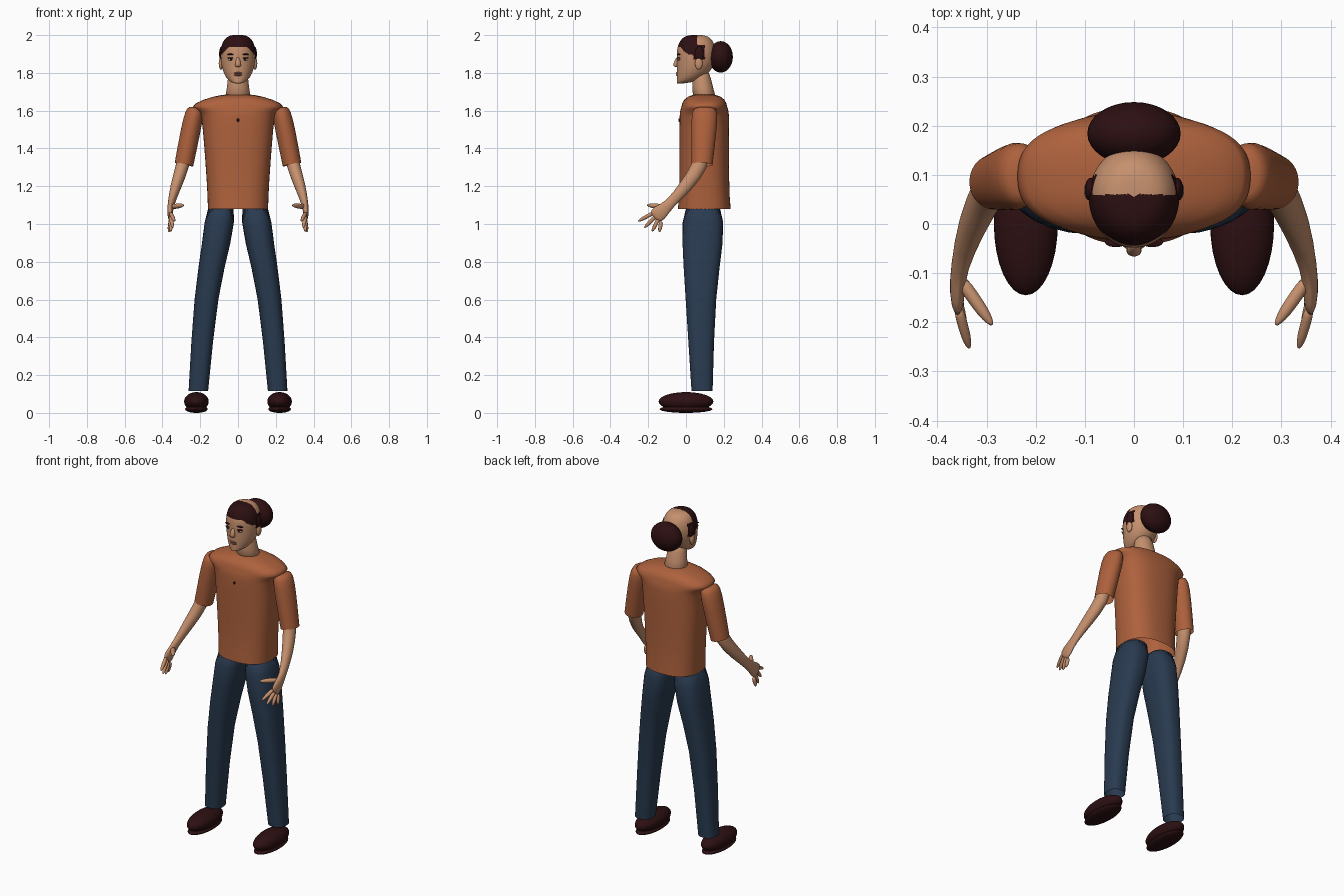
import bpy, bmesh, math
from mathutils import Vector, Matrix

if "Cube" in bpy.data.objects:
    bpy.data.objects.remove(bpy.data.objects["Cube"], do_unlink=True)


def material(name, red, green, blue):
    mat = bpy.data.materials.new(name)
    mat.use_nodes = True
    colour = (red, green, blue, 1)
    mat.diffuse_color = colour
    mat.node_tree.nodes["Principled BSDF"].inputs["Base Color"].default_value = colour
    return mat


SKIN = material("skin tan", .56, .28, .155)
SHIRT = material("rust orange", .42, .12, .046)
DENIM = material("navy denim", .022, .043, .08)
DARK = material("dark maroon", .026, .005, .006)
LIP = material("lip brown", .3, .12, .08)
WHITE = material("eye white", .5, .42, .36)


def finish(name, bm, mat, mirror):
    """Turn a bmesh into a smooth object, optionally mirrored to the other side."""
    bmesh.ops.recalc_face_normals(bm, faces=bm.faces)
    for face in bm.faces:
        face.smooth = True
    mesh = bpy.data.meshes.new(name)
    bm.to_mesh(mesh)
    bm.free()
    mesh.materials.append(mat)
    part = bpy.data.objects.new(name, mesh)
    bpy.context.collection.objects.link(part)
    if mirror:
        part.modifiers.new("mirror", "MIRROR").use_mirror_merge = False
    return part


def superellipse(angle, power):
    """Point on a unit outline; a higher power gives squarer corners."""
    return [math.copysign(abs(value) ** (2 / power), value)
            for value in (math.cos(angle), math.sin(angle))]


def loft(name, stations, mat, level=False, hollow=False, power=2, mirror=False, levels=1, sides=32):
    """Skin stations of (x, y, z, half width, half depth); level keeps rings horizontal."""
    bm = bmesh.new()
    centres = [Vector(station[:3]) for station in stations]
    last = len(stations) - 1
    loops = []
    for i, station in enumerate(stations):
        along = Vector((0, 0, 1))
        if not level:
            along = (centres[min(i + 1, last)] - centres[max(i - 1, 0)]).normalized()
        across = Vector((1, 0, 0))
        across = (across - along * across.dot(along)).normalized()
        deep = along.cross(across)
        loop = []
        for k in range(sides):
            c, s = superellipse(math.tau * k / sides, power)
            loop.append(bm.verts.new(centres[i] + across * station[3] * c + deep * station[4] * s))
        loops.append(loop)
    for lower, upper in zip(loops, loops[1:]):
        for k in range(sides):
            bm.faces.new((lower[k - 1], lower[k], upper[k], upper[k - 1]))
    bm.faces.new(loops[-1])
    if not hollow:
        bm.faces.new(loops[0])
    part = finish(name, bm, mat, mirror)
    part.modifiers.new("smooth", "SUBSURF").levels = levels
    part.modifiers["smooth"].render_levels = levels
    return part


def ball(name, centre, radii, mat, mirror=False):
    bm = bmesh.new()
    placing = Matrix.Translation(centre) @ Matrix.Diagonal((*radii, 1))
    bmesh.ops.create_uvsphere(bm, u_segments=32, v_segments=20, radius=1, matrix=placing)
    finish(name, bm, mat, mirror)


def digit(name, base, tip, radius):
    """Tapered finger from base to tip with a rounded end."""
    base, tip = Vector(base), Vector(tip)
    stations = []
    for step in range(5):
        along = math.sin(step * math.pi / 8)
        size = radius * (1 - .8 * along ** 8)
        stations.append((*base.lerp(tip, along), size, size))
    loft(name, stations, SKIN, mirror=True, sides=12)


# Shoes
ball("shoe", (.22, 0, .06), (.065, .145, .05), DARK, mirror=True)
ball("shoe_sole", (.22, 0, .02), (.06, .14, .02), DARK, mirror=True)

# Trousers, from ankle to hip
loft("trouser_leg", [
    (.21, .085, .115, .052, .056),
    (.17, .075, .65, .063, .08),
    (.11, .09, .9, .076, .112),
    (.085, .09, 1.135, .085, .11),
], DENIM, level=True, hollow=True, power=2.5, mirror=True)

# Shirt, from hem to yoke and collar
shirt_outline = [(1.08, .16, .14), (1.2, .163, .13), (1.55, .19, .133), (1.6, .2, .13),
                 (1.62, .26, .12), (1.66, .19, .115), (1.69, .07, .06)]
loft("shirt_body", [(0, .097, *ring, ) for ring in shirt_outline],
     SHIRT, level=True, hollow=True, power=2.5)
ball("shirt_button", (0, -.036, 1.55), (.007, .004, .009), DARK)

# Sleeves, from cuff to shoulder
loft("sleeve", [
    (.286, .085, 1.315, .05, .056),
    (.25, .095, 1.5, .053, .068),
    (.228, .1, 1.6, .05, .07),
    (.226, .1, 1.62, .03, .045),
], SHIRT, hollow=True, mirror=True)

# Arm and palm in one sweep
loft("forearm", [
    (.28, .09, 1.4, .035, .035),
    (.29, .08, 1.31, .036, .043),
    (.33, 0, 1.2, .03, .036),
    (.357, -.09, 1.1, .016, .022),
    (.36, -.14, 1.06, .016, .045),
    (.358, -.17, 1.03, .01, .038),
], SKIN, mirror=True)

# Fingers fan downwards from the palm edge
for i, finger in enumerate(("index", "middle", "ring", "little")):
    angle = .5 + .3 * i
    length = .095 - .004 * i * i
    y, z = -.17 + .013 * i, 1.06 - .015 * i
    tip = (.335 + .01 * i, y - length * math.cos(angle), z - length * math.sin(angle))
    digit(finger + "_finger", (.358, y, z), tip, .011)
digit("thumb", (.355, -.11, 1.09), (.288, -.206, 1.1), .014)

# Neck
loft("neck", [(0, .1, 1.66, .08, .07), (0, .09, 1.71, .055, .052), (0, .075, 1.83, .055, .05)],
     SKIN, level=True)

# Head: round cranium above the brow, jaw narrowing towards a forward chin below
head_rings = []
for step in range(-8, 9):
    angle = step * math.pi / 17
    above = step > 0
    size = math.cos(angle) ** (.6 if above else .8)
    depth = .104 * size
    height = 1.9 + (.101 if above else .157) * math.sin(angle)
    head_rings.append((0, .055 if above else depth - .049, height, .093 * size, depth))
head = loft("head", head_rings, SKIN, level=True, levels=2)
bpy.context.view_layer.objects.active = head
bpy.ops.object.modifier_apply(modifier="smooth")

# Hair cap and temples coloured by position
head.data.materials.append(DARK)
for face in head.data.polygons:
    x, y, z = face.center
    side = abs(x)
    crown = y < .06 and z > 1.935 - max(0, side - .05)
    temple = side > .07 and .04 < y < .1 and 1.87 < z < 1.95
    face.material_index = int(crown or temple)
ball("temple_hair", (.088, .07, 1.9), (.012, .024, .04), DARK, mirror=True)
ball("hair_bun", (0, .184, 1.885), (.095, .064, .083), DARK)

# Ears and nose
ball("ear", (.09, .068, 1.85), (.012, .02, .033), SKIN, mirror=True)
loft("nose", [(0, -.05, 1.83, .016, .012), (0, -.058, 1.845, .016, .014), (0, -.04, 1.89, .007, .007)],
     SKIN, level=True)

# Eyes and mouth
for name, height, radii, mat in (
        ("eye", 1.872, (.017, .008, .007), WHITE),
        ("iris", 1.872, (.008, .01, .007), DARK),
        ("upper_lash", 1.879, (.019, .01, .003), DARK),
        ("eyebrow", 1.898, (.022, .01, .004), DARK)):
    ball(name, (.037, -.037, height), radii, mat, mirror=True)
for name, height in (("upper_lip", 1.799), ("lower_lip", 1.789)):
    ball(name, (0, -.042, height), (.023, .011, .006), LIP)
